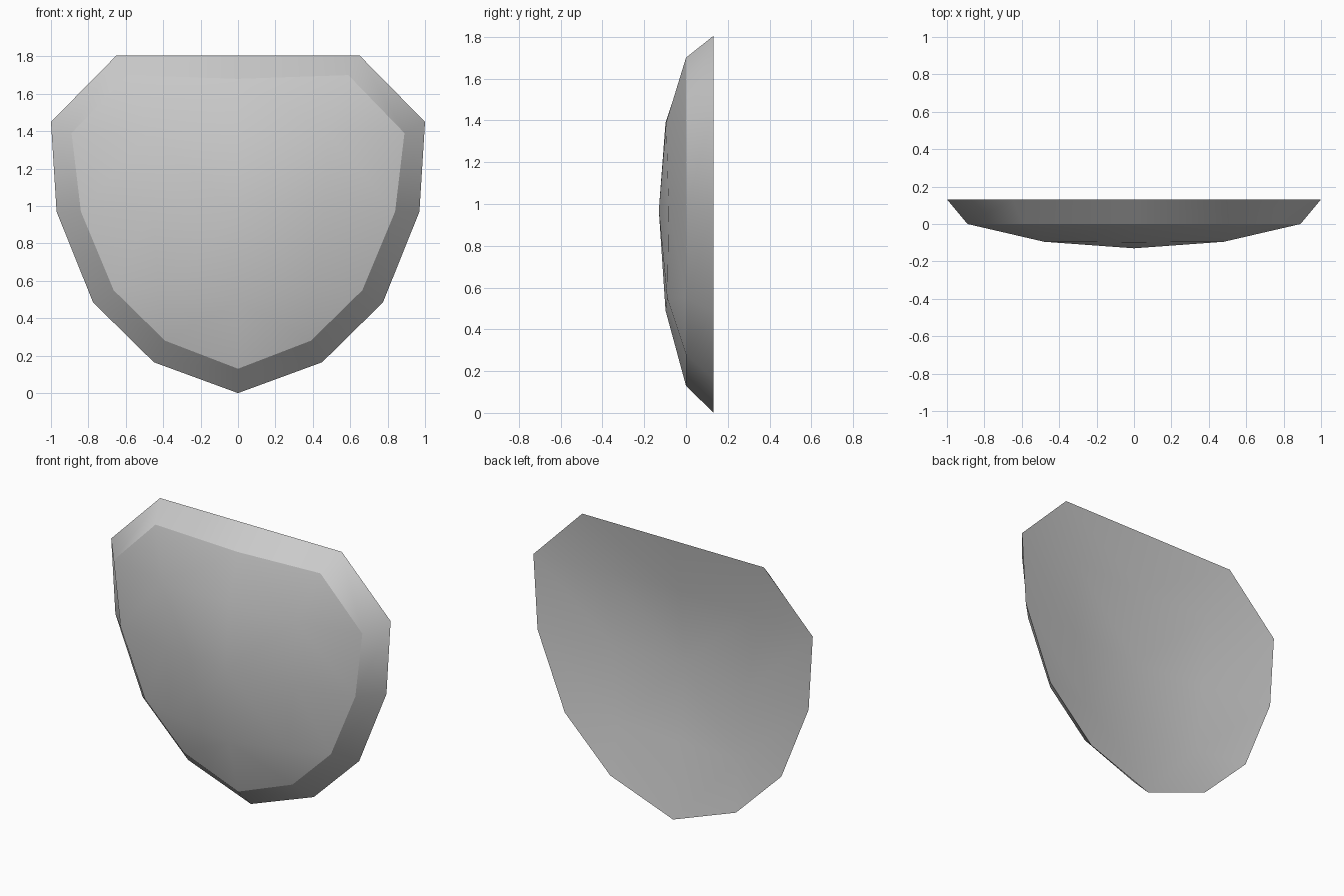
import bpy
import bmesh

default = bpy.data.objects.get("Cube")
if default:
    bpy.data.objects.remove(default, do_unlink=True)

# One plain grey material
grey = bpy.data.materials.new("plain grey")
grey.use_nodes = True
colour = (0.6, 0.6, 0.6, 1)
grey.diffuse_color = colour
bsdf = grey.node_tree.nodes["Principled BSDF"]
bsdf.inputs["Base Color"].default_value = colour
bsdf.inputs["Roughness"].default_value = 0.6

# Half cages, rows from top to bottom, from the centre line outwards
FRONT = [(0, 0, 1.68), (.59, 0, 1.70),
         (0, -.098, 1.39), (.48, -.095, 1.39), (.89, 0, 1.39),
         (0, -.13, .97), (.46, -.083, .97), (.84, 0, .97),
         (0, -.098, .49), (.42, -.09, .55), (.665, 0, .55),
         (0, 0, .13), (.39, 0, .28)]
BACK = [(0, .132, 1.805), (.65, .132, 1.805),
        (0, .06, 1.45), (.52, .075, 1.45), (1, .132, 1.45),
        (0, .01, .97), (.5, .05, .97), (.97, .132, .97),
        (0, .065, .48), (.43, .078, .48), (.775, .132, .485),
        (0, .132, 0), (.45, .132, .165)]
PANEL = [(0, 2, 3, 1), (1, 3, 4), (2, 5, 3), (3, 5, 6), (3, 6, 7, 4),
         (5, 8, 9), (5, 9, 6), (6, 9, 10, 7), (8, 11, 12, 9), (9, 12, 10)]
OUTLINE = [0, 1, 4, 7, 10, 12, 11]


def half_part(name, points, faces):
    """Smooth mesh of the left half, mirrored across the centre line."""
    bm = bmesh.new()
    verts = [bm.verts.new(p) for p in points]
    for face in faces:
        bm.faces.new([verts[i] for i in face]).smooth = True
    mesh = bpy.data.meshes.new(name)
    bm.to_mesh(mesh)
    bm.free()
    mesh.materials.append(grey)
    obj = bpy.data.objects.new(name, mesh)
    bpy.context.collection.objects.link(obj)
    mirror = obj.modifiers.new("mirror", 'MIRROR')
    mirror.use_clip = True
    return obj


# Domed face and hollow back
half_part("shield_front", FRONT, PANEL)
half_part("shield_back", BACK, [f[::-1] for f in PANEL])

# Slanted rim joining the two outlines
n = len(OUTLINE)
rim_points = [BACK[i] for i in OUTLINE] + [FRONT[i] for i in OUTLINE]
rim_faces = [(i, n + i, n + i + 1, i + 1) for i in range(n - 1)]
half_part("shield_rim", rim_points, rim_faces)
